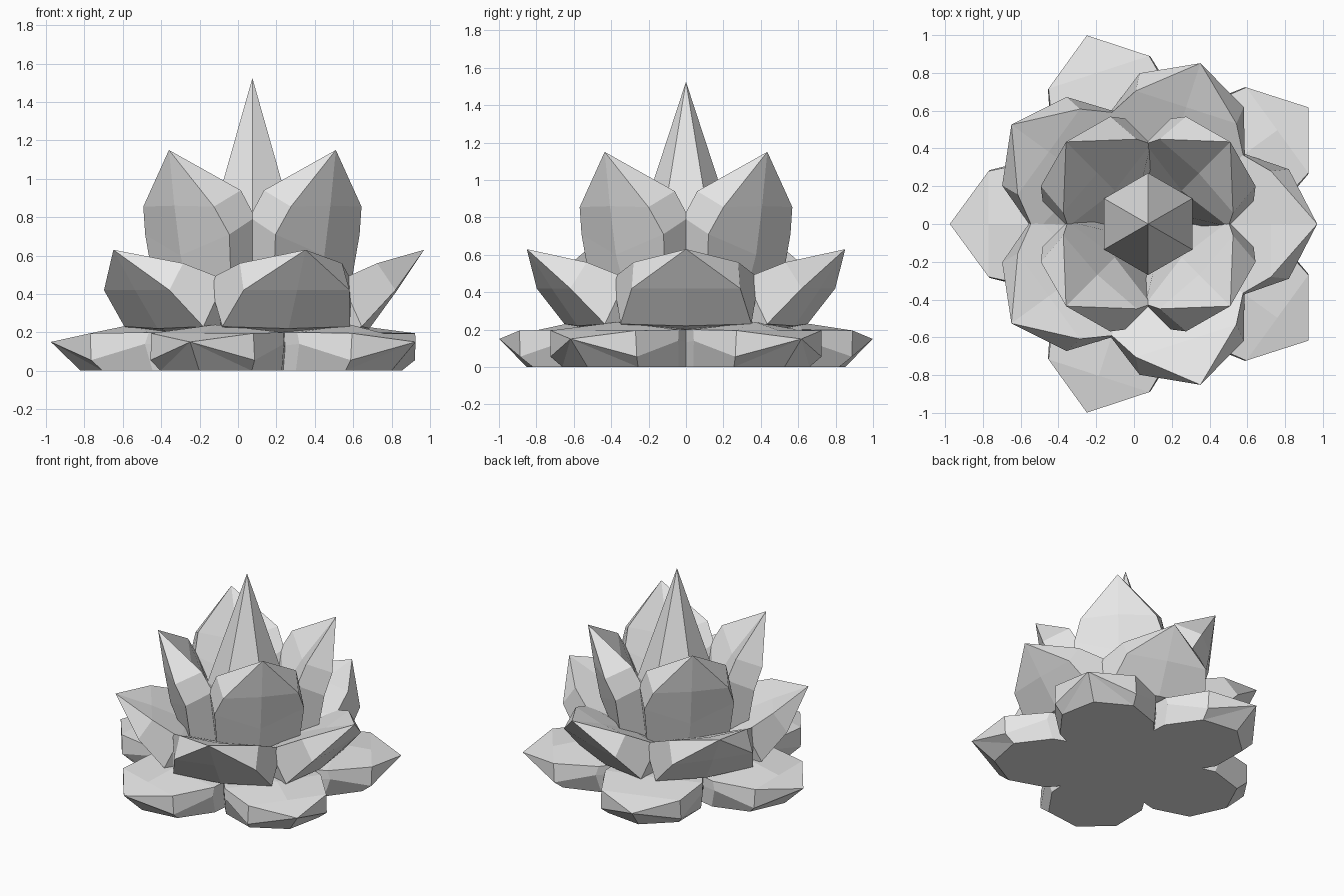
import bpy, bmesh
from math import cos, sin, tau

cube = bpy.data.objects.get("Cube")
if cube:
    bpy.data.objects.remove(cube)

CENTRE_X = 0.075

stone = bpy.data.materials.new("pale_grey")
stone.use_nodes = True
colour = (0.8, 0.8, 0.8, 1)
stone.diffuse_color = colour
stone.node_tree.nodes["Principled BSDF"].inputs["Base Color"].default_value = colour


def finish(bm, name):
    """Turn a bmesh into a flat shaded object with the shared material."""
    bmesh.ops.recalc_face_normals(bm, faces=bm.faces)
    mesh = bpy.data.meshes.new(name)
    bm.to_mesh(mesh)
    bm.free()
    mesh.materials.append(stone)
    obj = bpy.data.objects.new(name, mesh)
    obj.location.x = CENTRE_X
    bpy.context.collection.objects.link(obj)
    return obj


def petal(name, angle, tip, rows):
    """Loft half sections (out, side, up), mirrored across the axis, to a tip."""
    bm = bmesh.new()

    def vert(out, side, up):
        return bm.verts.new((out * cos(angle) - side * sin(angle),
                             out * sin(angle) + side * cos(angle), up))

    rings = []
    for row in rows:
        mirrored = [(out, -side, up) for out, side, up in row[-2:0:-1]]
        rings.append([vert(*p) for p in row + mirrored])
    count = len(rings[0])
    point = vert(*tip)
    for i in range(count):
        j = (i + 1) % count
        bm.faces.new((point, rings[0][i], rings[0][j]))
        for a, b in zip(rings, rings[1:]):
            bm.faces.new((a[i], b[i], b[j], a[j]))
    bm.faces.new(rings[-1])
    finish(bm, name)


def whorl(name, count, start, tip, rows):
    """Repeat one petal evenly around the centre."""
    for k in range(count):
        petal(f"{name}_{k + 1}", start + tau * k / count, tip, rows)


# Low petals with flat undersides: top middle, top edge, flank, base edge, base middle
whorl("ground_petal", 5, tau / 2, (1.05, 0, .15), [
    [(.845, 0, .195), (.845, .28, .195), (.84, .285, .055), (.78, .25, 0), (.895, 0, 0)],
    [(.63, 0, .24), (.54, .345, .2), (.56, .355, .14), (.52, .33, 0), (.5, 0, 0)],
    [(0, 0, .22), (0, .2, .2), (0, .2, .1), (0, .2, 0), (0, 0, 0)],
])

# Spreading petals: inner middle, inner edge, outer edge, keel
whorl("spreading_petal", 5, 0, (.895, 0, .63), [
    [(.65, 0, .54), (.65, .28, .56), (.745, .29, .42), (.755, 0, .42)],
    [(.4, 0, .43), (.46, .39, .475), (.57, .35, .23), (.61, 0, .22)],
    [(.1, 0, .25), (.25, .28, .35), (.3, .28, .17), (.3, 0, .15)],
])

# Upright petals around the bud
whorl("upright_petal", 4, tau / 8, (.615, 0, 1.15), [
    [(.38, 0, .85), (.36, .275, .94), (.544, .26, .855), (.575, 0, .86)],
    [(.25, 0, .64), (.29, .31, .8), (.48, .31, .71), (.53, 0, .6)],
    [(.1, 0, .3), (.2, .25, .35), (.42, .27, .3), (.42, 0, .3)],
])

# Central six sided bud
bm = bmesh.new()
rings = [[bm.verts.new((r * sin(tau * k / 6), r * cos(tau * k / 6), z)) for k in range(6)]
         for r, z in ((.27, .7), (.2, .15))]
apex = bm.verts.new((0, 0, 1.525))
for k in range(6):
    n = (k + 1) % 6
    bm.faces.new((apex, rings[0][k], rings[0][n]))
    bm.faces.new((rings[0][k], rings[1][k], rings[1][n], rings[0][n]))
bm.faces.new(rings[1])
finish(bm, "central_bud")
